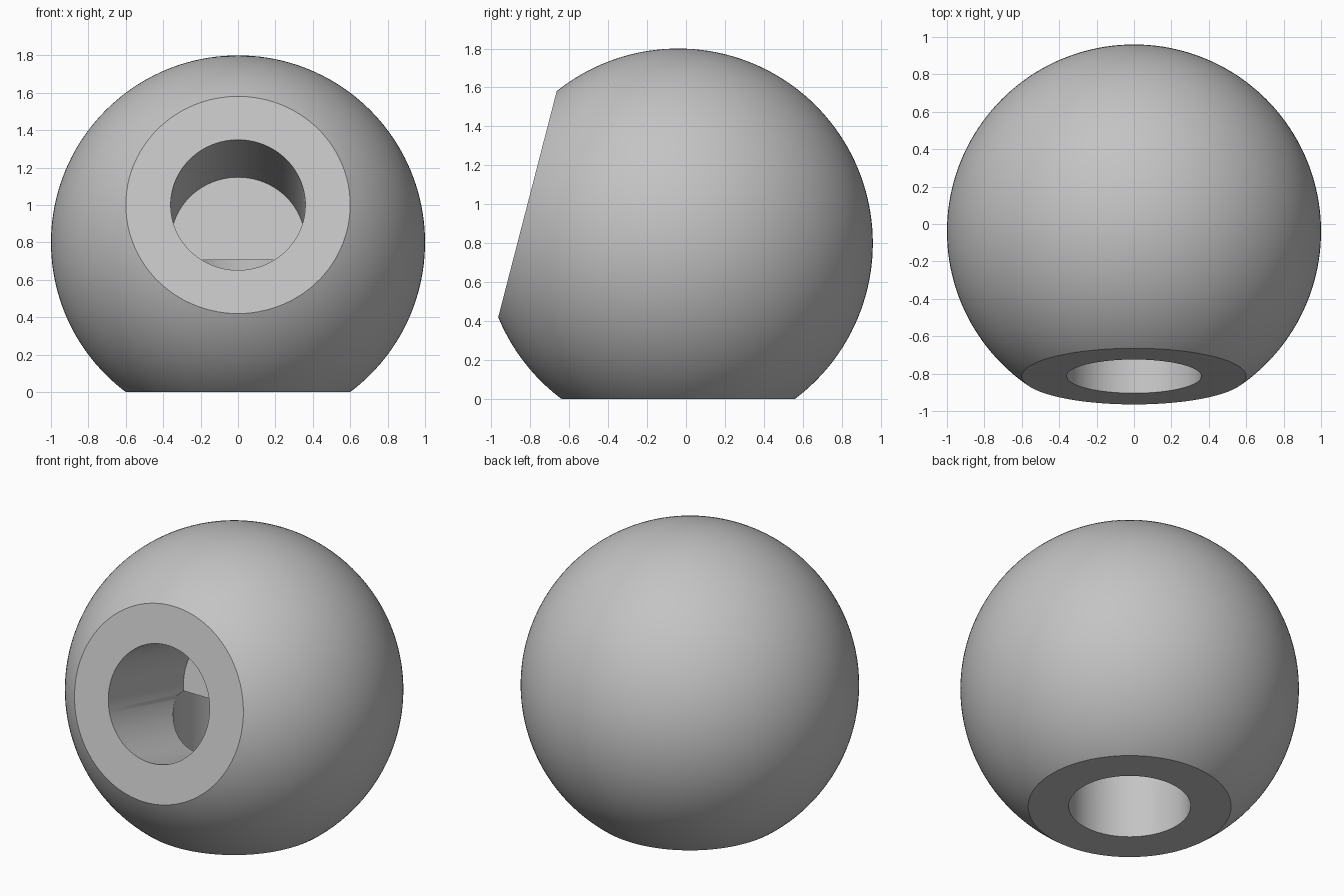
import bpy, bmesh, math
from mathutils import Vector, Matrix

cube = bpy.data.objects.get("Cube")
if cube:
    bpy.data.objects.remove(cube, do_unlink=True)

CENTRE = Vector((0, -0.04, 0.8))
TILT = math.radians(14.5)
FACE = Vector((0, -math.cos(TILT), math.sin(TILT)))   # direction of the slanted flat
DOWN = Vector((0, 0, -1))
FLAT = 0.8        # distance of both flats from the centre
BORE = 0.36       # radius of both bores

gray = bpy.data.materials.new("plain gray")
gray.use_nodes = True
colour = (0.55, 0.55, 0.55, 1)
gray.diffuse_color = colour
gray.node_tree.nodes["Principled BSDF"].inputs["Base Color"].default_value = colour


def add_object(name, bm):
    mesh = bpy.data.meshes.new(name)
    bm.to_mesh(mesh)
    bm.free()
    mesh.materials.append(gray)
    obj = bpy.data.objects.new(name, mesh)
    bpy.context.collection.objects.link(obj)
    return obj


def bore_cutter(name, axis, start, end):
    """Cylinder along axis, between two distances from the ball centre."""
    bm = bmesh.new()
    turn = axis.to_track_quat('Z', 'Y').to_matrix().to_4x4()
    place = Matrix.Translation(CENTRE + axis * (start + end) / 2) @ turn
    bmesh.ops.create_cone(bm, cap_ends=True, segments=128, radius1=BORE,
                          radius2=BORE, depth=end - start, matrix=place)
    cutter = add_object(name, bm)
    cutter.hide_render = True
    return cutter


# Ball with a flat base and a slanted front flat
bm = bmesh.new()
bmesh.ops.create_uvsphere(bm, u_segments=160, v_segments=80, radius=1,
                          matrix=Matrix.Translation(CENTRE))
for normal in (DOWN, FACE):
    cut = bmesh.ops.bisect_plane(bm, geom=bm.verts[:] + bm.edges[:] + bm.faces[:],
                                 plane_co=CENTRE + normal * FLAT, plane_no=normal,
                                 clear_outer=True)
    rim = [e for e in cut["geom_cut"] if isinstance(e, bmesh.types.BMEdge)]
    bmesh.ops.edgeloop_fill(bm, edges=rim)
bmesh.ops.recalc_face_normals(bm, faces=bm.faces[:])
ball = add_object("bored_ball", bm)

# Front bore ends at the centre, base bore breaks into it from below
cutters = [bore_cutter("front_bore_cutter", FACE, 0, 1.2),
           bore_cutter("base_bore_cutter", DOWN, 0.093, 1.2)]
bpy.context.view_layer.objects.active = ball
ball.select_set(True)
for cutter in cutters:
    mod = ball.modifiers.new(cutter.name, 'BOOLEAN')
    mod.operation = 'DIFFERENCE'
    mod.solver = 'EXACT'
    mod.object = cutter
    bpy.ops.object.modifier_apply(modifier=mod.name)
for cutter in cutters:
    bpy.data.objects.remove(cutter, do_unlink=True)

bpy.ops.object.shade_smooth_by_angle(angle=math.radians(25))
